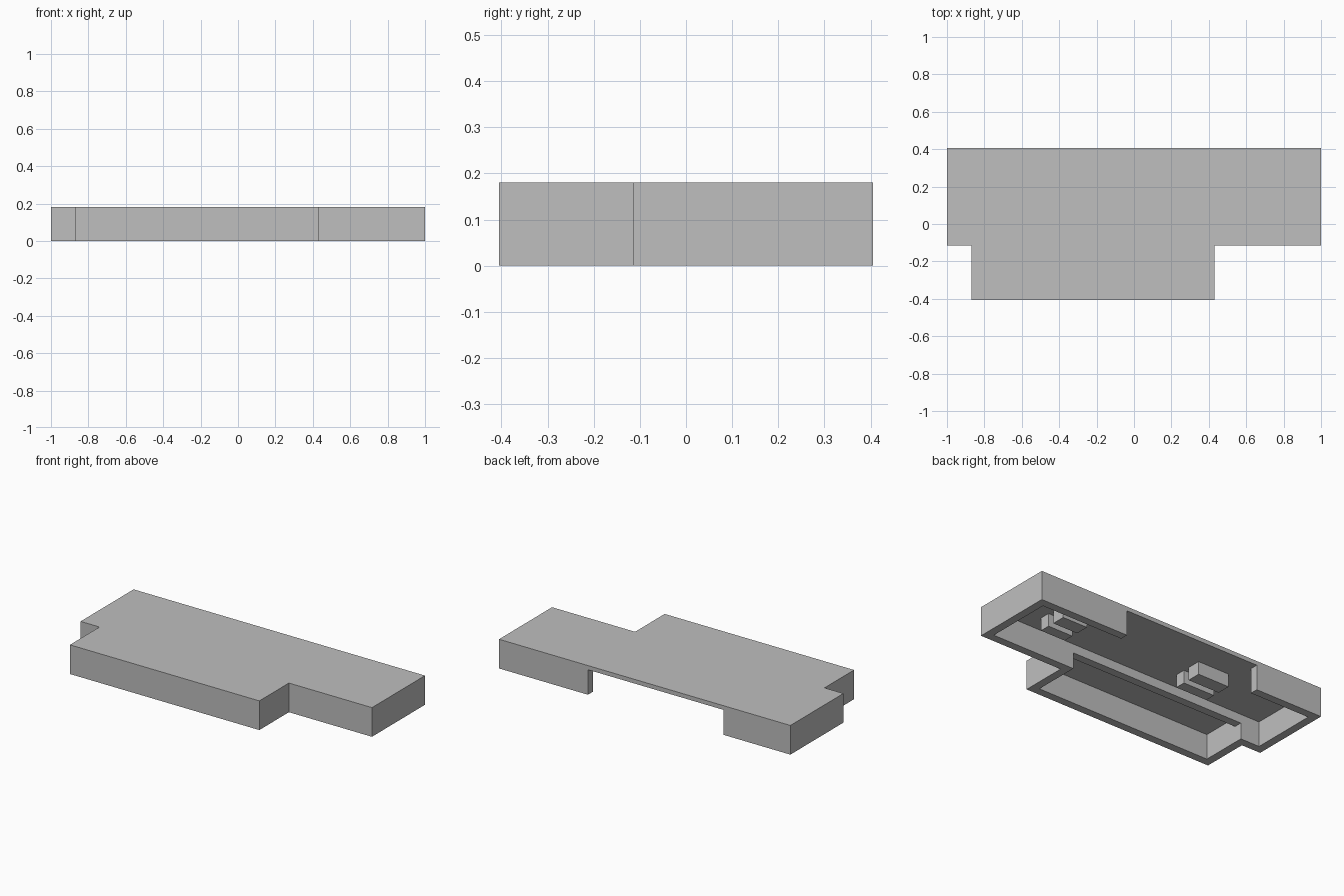
import bpy
import bmesh

if "Cube" in bpy.data.objects:
    bpy.data.objects.remove(bpy.data.objects["Cube"])

grey = bpy.data.materials.new("plain grey")
grey.use_nodes = True
grey.diffuse_color = (0.52, 0.52, 0.52, 1)
grey.node_tree.nodes["Principled BSDF"].inputs["Base Color"].default_value = (0.52, 0.52, 0.52, 1)

TOP, CEILING, WALL = 0.181, 0.155, 0.05
X_END, Y_BACK, Y_FRONT, Y_STEP = 1.0, 0.405, -0.405, -0.115
BAY_MIN, BAY_MAX = -0.87, 0.43       # forward bay in x
GAP_MIN, GAP_MAX = -0.54, 0.39       # opening in the back wall


def prism(name, outline, z0, z1):
    """Extrude a counter-clockwise outline from z0 up to z1."""
    bm = bmesh.new()
    base = bm.faces.new([bm.verts.new((x, y, z0)) for x, y in outline])
    extruded = bmesh.ops.extrude_face_region(bm, geom=[base])["geom"]
    for v in extruded:
        if isinstance(v, bmesh.types.BMVert):
            v.co.z = z1
    bmesh.ops.recalc_face_normals(bm, faces=bm.faces)
    mesh = bpy.data.meshes.new(name)
    bm.to_mesh(mesh)
    bm.free()
    mesh.materials.append(grey)
    obj = bpy.data.objects.new(name, mesh)
    bpy.context.scene.collection.objects.link(obj)
    return obj


def block(name, x0, x1, y0, y1, z0, z1):
    return prism(name, [(x0, y0), (x1, y0), (x1, y1), (x0, y1)], z0, z1)


def stepped(t):
    """Stepped footprint moved inward by t, starting at the back left."""
    return [(X_END - t, Y_BACK - t), (-X_END + t, Y_BACK - t),
            (-X_END + t, Y_STEP + t), (BAY_MIN + t, Y_STEP + t),
            (BAY_MIN + t, Y_FRONT + t), (BAY_MAX - t, Y_FRONT + t),
            (BAY_MAX - t, Y_STEP + t), (X_END - t, Y_STEP + t)]


# Hollow cover, open underneath and through the back wall
cover = prism("hollow_cover", stepped(0), 0, TOP)
inner = stepped(WALL)
y_in, y_out = Y_BACK - WALL, Y_BACK + WALL
opening = [(GAP_MAX, y_in), (GAP_MAX, y_out), (GAP_MIN, y_out), (GAP_MIN, y_in)]
cutter = prism("cavity_cutter", inner[:1] + opening + inner[1:], -WALL, CEILING)
cutter.hide_render = True

cut = cover.modifiers.new("cavity", "BOOLEAN")
cut.operation = "DIFFERENCE"
cut.solver = "EXACT"
cut.object = cutter
bpy.context.view_layer.update()
hollow = bpy.data.meshes.new_from_object(
    cover.evaluated_get(bpy.context.evaluated_depsgraph_get()))
cover.modifiers.clear()
cover.data = hollow
bpy.data.objects.remove(cutter)

# Rib between the main space and the forward bay
block("ceiling_rib", BAY_MIN + WALL, BAY_MAX - WALL, Y_STEP + 0.0,
      Y_STEP + WALL, 0.10, CEILING)

# Paired lugs hanging from the ceiling
for side, x0, x1 in (("right", -0.485, -0.27), ("left", 0.53, 0.70)):
    for place, y0, y1 in (("back", 0.145, 0.23), ("front", 0.04, 0.105)):
        block(f"{side}_{place}_lug", x0, x1, y0, y1, 0.075, CEILING)
